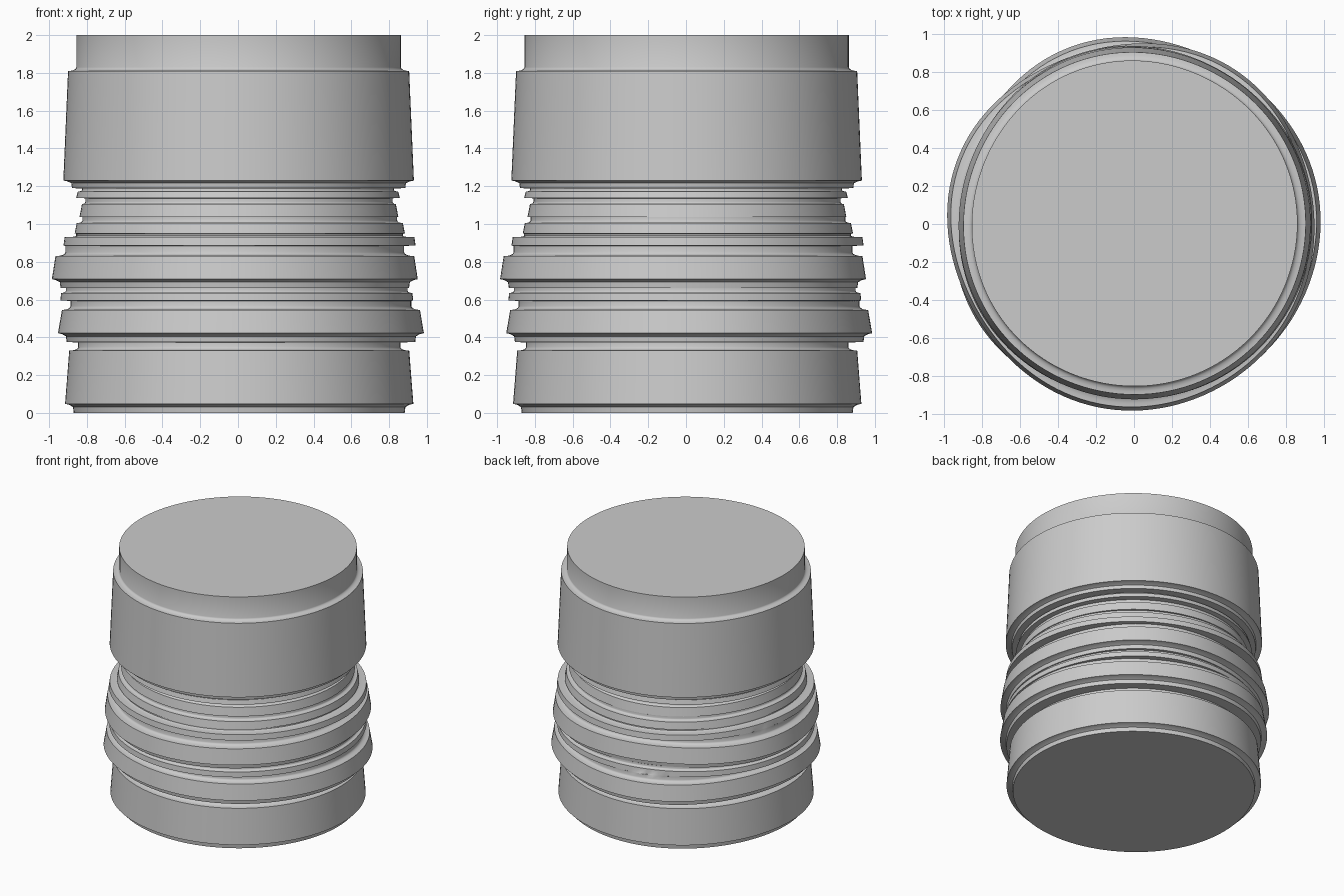
import bpy, bmesh
from math import sin, cos, pi

if "Cube" in bpy.data.objects:
    bpy.data.objects.remove(bpy.data.objects["Cube"])

SEG = 128
LIP = 0.042   # how far the lip under a wide band is set back

# bands, bottom to top: start height, lip height, top height,
# lower radius, upper radius, radius of the groove above, outline lean
BANDS = [
    (0.000, 0.048, 0.330, 0.922, 0.900, 0.853, 0.4),    # base band
    (0.375, 0.047, 0.545, 0.968, 0.947, 0.902, 1.0),    # lower big ring
    (0.595, 0.000, 0.635, 0.934, 0.930, 0.905, -0.4),   # thin ring
    (0.662, 0.046, 0.830, 0.968, 0.949, 0.896, -1.0),   # upper big ring
    (0.886, 0.000, 0.930, 0.932, 0.926, 0.865, 0.5),    # thin ring
    (0.950, 0.000, 1.005, 0.874, 0.863, 0.833, 0.6),    # neck rings
    (1.038, 0.000, 1.105, 0.844, 0.831, 0.813, 0.3),
    (1.138, 0.000, 1.172, 0.857, 0.848, 0.825, 0.0),
    (1.190, 0.040, 1.810, 0.928, 0.903, 0.859, 0.2),    # tall upper band
]


def band_profile(band, next_start):
    """Set-back lip, tapering wall, hollow shoulder, then groove up to the next band."""
    start, lip, top, r0, r1, groove, lean = band
    points = []
    if lip:
        points += [(start, r0 - LIP - 0.004), (start + 0.65 * lip, r0 - LIP),
                   (start + 0.9 * lip, r0 - LIP / 2)]
    points += [(start + lip, r0), (top, r1)]
    rise = min(0.02, 0.4 * (next_start - top))
    for k in range(1, 5):
        a = k / 4 * pi / 2
        points.append((top + rise * (1 - cos(a)), r1 + (groove - r1) * sin(a)))
    points.append((next_start - 0.002, groove))
    return [(z, r, lean) for z, r in points]


def radius(r, lean, t):
    """Slightly shifted, softly lobed outline."""
    shift = 0.011 * cos(t - pi / 4)
    lobes = 0.012 * cos(3 * t + pi / 4) + 0.008 * sin(4 * t)
    return r + lean * (shift + lobes)


starts = [b[0] for b in BANDS[1:]] + [2.002]
profile = [p for b, s in zip(BANDS, starts) for p in band_profile(b, s)]

bm = bmesh.new()
angles = [2 * pi * i / SEG for i in range(SEG)]
loops = []
for z, r, lean in profile:
    loops.append([bm.verts.new((radius(r, lean, t) * cos(t), radius(r, lean, t) * sin(t), z))
                  for t in angles])

# side walls
for a, b in zip(loops, loops[1:]):
    for i in range(SEG):
        j = (i + 1) % SEG
        bm.faces.new((a[i], a[j], b[j], b[i]))

# flat ends
bm.faces.new(loops[-1])
bm.faces.new(list(reversed(loops[0])))

mesh = bpy.data.meshes.new("ribbed_body")
bm.to_mesh(mesh)
bm.free()
body = bpy.data.objects.new("ribbed_body", mesh)
bpy.context.collection.objects.link(body)
bpy.context.view_layer.objects.active = body
body.select_set(True)
bpy.ops.object.shade_smooth_by_angle(angle=0.6)
